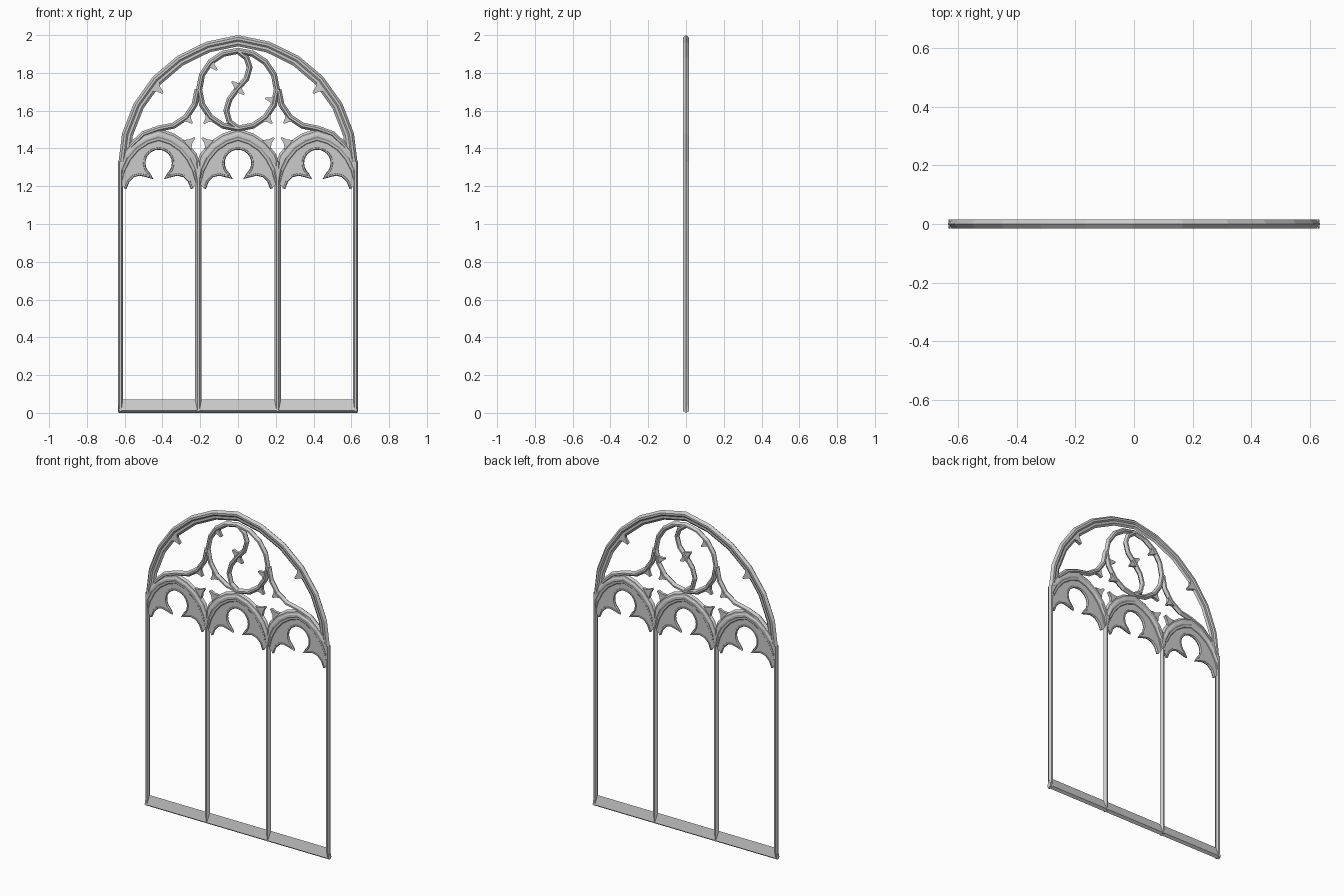
import bpy, bmesh, math
from mathutils import Vector

if "Cube" in bpy.data.objects:
    bpy.data.objects.remove(bpy.data.objects["Cube"])

D = 0.0155  # half depth of the main mouldings


def finish(bm, name):
    bmesh.ops.recalc_face_normals(bm, faces=bm.faces)
    me = bpy.data.meshes.new(name)
    bm.to_mesh(me)
    bm.free()
    ob = bpy.data.objects.new(name, me)
    bpy.context.collection.objects.link(ob)
    return ob


def sweep(name, path, half, closed=False, widths=None, clip=None):
    """Sweep a front/back symmetric section along an x-z path with mitred joints."""
    section = half + [(u, -y) for u, y in reversed(half) if y > 0]
    pts = [Vector(p) for p in path]
    n = len(pts)
    bm = bmesh.new()
    rings = []
    for i, p in enumerate(pts):
        a = (p - pts[i - 1]).normalized() if closed or i > 0 else None
        b = (pts[(i + 1) % n] - p).normalized() if closed or i < n - 1 else None
        a, b = a or b, b or a
        t = (a + b).normalized()
        normal = Vector((-t.y, t.x)) / max(0.5, t.dot(a))
        w = widths[i] if widths else 1
        rings.append([bm.verts.new((p.x + normal.x * u * w, -y, p.y + normal.y * u * w))
                      for u, y in section])
    m = len(section)
    for i in range(n if closed else n - 1):
        r, s = rings[i], rings[(i + 1) % n]
        for j in range(m):
            bm.faces.new((r[j], r[(j + 1) % m], s[(j + 1) % m], s[j]))
    if not closed:
        bm.faces.new(rings[0])
        bm.faces.new(rings[-1])
    if clip:
        for s in (-1, 1):
            bmesh.ops.bisect_plane(bm, geom=bm.verts[:] + bm.edges[:] + bm.faces[:],
                                   plane_co=(s * clip, 0, 0), plane_no=(s, 0, 0), clear_outer=True)
    return finish(bm, name)


def plate(name, outline, d):
    """Flat plate cut to an x-z outline."""
    bm = bmesh.new()
    f = bm.faces.new([bm.verts.new((x, -d, z)) for x, z in outline])
    ext = bmesh.ops.extrude_face_region(bm, geom=[f], use_keep_orig=True)
    for v in ext["geom"]:
        if isinstance(v, bmesh.types.BMVert):
            v.co.y = d
    return finish(bm, name)


def arc(cx, cz, r, a0, a1, n):
    return [(cx + r * math.cos(math.radians(a0 + (a1 - a0) * i / n)),
             cz + r * math.sin(math.radians(a0 + (a1 - a0) * i / n))) for i in range(n + 1)]


def pointed_arch(cx, spring, half, height, n):
    """Right springing, over the apex, to the left springing."""
    r = (half ** 2 + height ** 2) / (2 * half)
    top = math.degrees(math.asin(height / r))
    right = arc(half - r, spring, r, 0, top, n)
    pts = right + [(-x, z) for x, z in reversed(right[:-1])]
    return [(cx + x, z) for x, z in pts]


def cusp(name, x, z, angle, length=0.05, w=0.034):
    """Small flared spike growing from a bar in the given direction."""
    a = math.radians(angle)
    shape = [(0, -w), (0.45, -w * 0.4), (1, -w * 0.12), (1, w * 0.12), (0.45, w * 0.4), (0, w)]
    plate(name, [(x + u * length * math.cos(a) - v * math.sin(a),
                  z + u * length * math.sin(a) + v * math.cos(a)) for u, v in shape], 0.009)


def bar(h, flat):
    return [(-h, 0), (-flat, D), (flat, D), (h, 0)]


# Sill with slopes front and back
sweep("sill", [(-0.633, 0), (0.633, 0)], [(0, 0), (0.012, D), (0.07, 0)])

# Jambs and mullions
for name, x, h in (("left_jamb", -0.6225, 0.0125), ("left_mullion", -0.21, 0.017),
                   ("right_mullion", 0.21, 0.017), ("right_jamb", 0.6225, 0.0125)):
    sweep(name, [(x, 0.008), (x, 1.33)], bar(h, 0.005))

# Main arch
sweep("main_arch", pointed_arch(0, 1.31, 0.635, 0.69, 6),
      [(0, 0), (0.012, D), (0.024, D), (0.032, 0.009), (0.046, 0.009), (0.058, 0)])

# Light heads: moulded arch, cusped plate and its rim
right_foil = [(0.178, 1.187), (0.162, 1.228), (0.135, 1.255), (0.1, 1.264), (0.07, 1.257), (0.04, 1.247)]
foil = right_foil + arc(0, 1.323, 0.078, -48, 228, 18) + [(-x, z) for x, z in reversed(right_foil)]
for side, cx in (("left", -0.42), ("middle", 0), ("right", 0.42)):
    head = pointed_arch(cx, 1.22, 0.21, 0.25, 5)
    taper = [0.5, 0.85] + [1] * 7 + [0.85, 0.5]
    sweep(side + "_light_arch", head,
          [(-0.034, 0), (-0.022, 0.011), (-0.012, 0.011), (-0.005, D),
           (0.006, D), (0.014, 0.010), (0.024, 0.009), (0.034, 0)], widths=taper, clip=0.628)
    edge = [(cx + x, z) for x, z in foil]
    plate(side + "_cusped_plate", edge + list(reversed(head)), 0.006)
    sweep(side + "_foil_rim", edge, [(-0.007, 0), (-0.003, 0.009), (0.004, 0.009), (0.008, 0)])

# Round opening with its S-shaped divider
R, CZ = 0.206, 1.711
sweep("round_opening", arc(0, CZ, R, 0, 360, 16)[:-1], bar(0.016, 0.005), closed=True)
sweep("s_divider", [(0.0, 1.915), (0.045, 1.88), (0.062, 1.83), (0.045, 1.77), (0.0, 1.72),
                    (-0.045, 1.66), (-0.062, 1.60), (-0.045, 1.54), (0.0, 1.507)], bar(0.015, 0.005))
cusp("divider_cusp_upper", 0.005, 1.722, 140)
cusp("divider_cusp_lower", -0.005, 1.718, -40)
for name, a in (("ring_cusp_left", 137), ("ring_cusp_right", -17)):
    t = math.radians(a)
    cusp(name, R * math.cos(t), CZ + R * math.sin(t), a + 180, 0.055)

# Side tracery bars and the cusps of the four-pointed openings
for side, s in (("left", -1), ("right", 1)):
    curve = arc(0.42, CZ, R, 180, 270, 4) + [(0.50, 1.476), (0.57, 1.41)]
    sweep(side + "_tracery_bar", [(s * x, z) for x, z in curve], bar(0.016, 0.005))
    for i, (x, z, a) in enumerate(((0.148, 1.565, -45), (0.274, 1.565, -135),
                                   (0.15, 1.42, 42), (0.27, 1.42, 138))):
        cusp(f"{side}_opening_cusp_{i + 1}", s * x, z, a if s > 0 else 180 - a,
             0.046 if i < 2 else 0.055)
    cusp(side + "_arch_cusp", s * 0.443, 1.732, 220 if s > 0 else -40, 0.06, 0.04)
